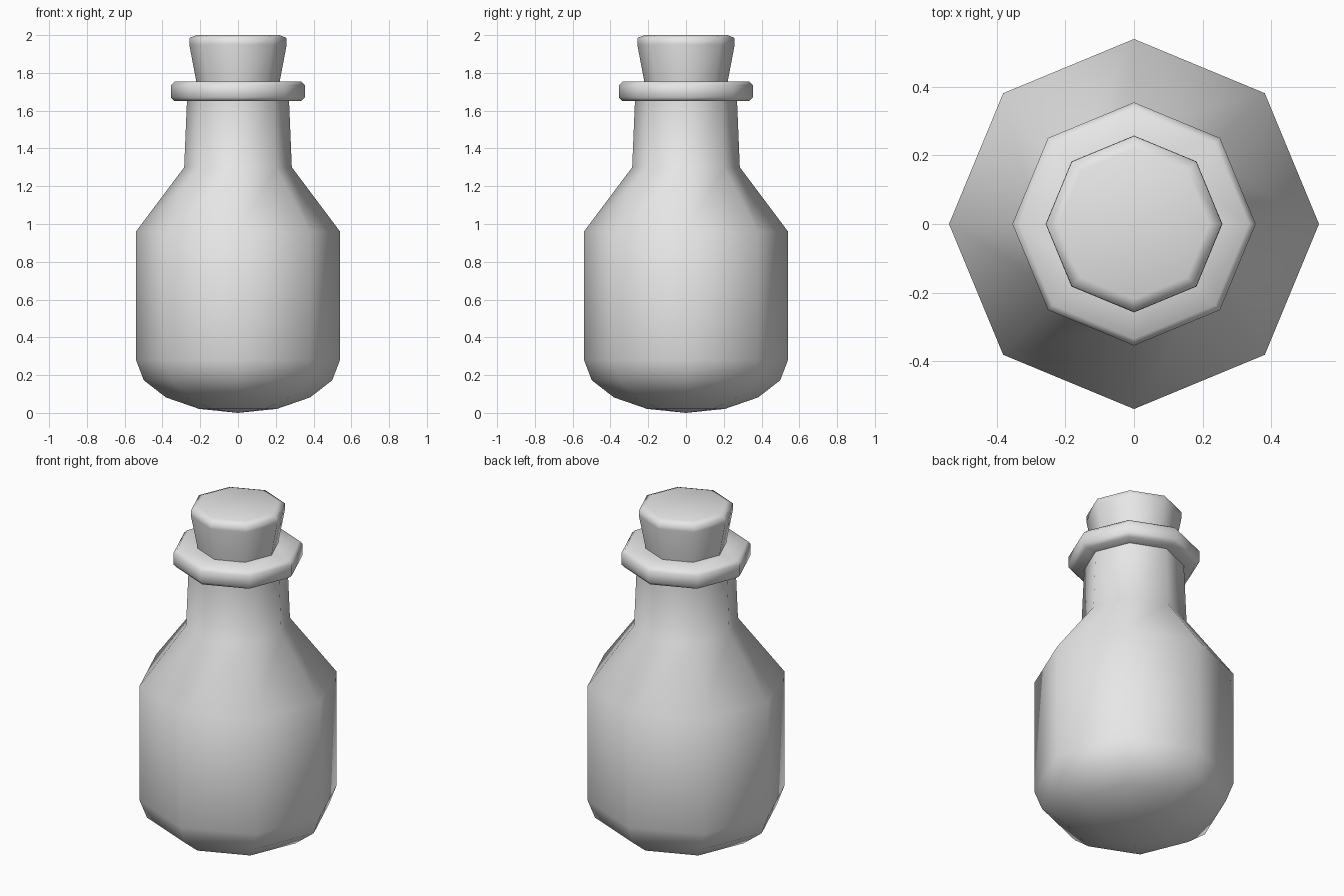
import bpy, bmesh
from math import sin, cos, pi

if "Cube" in bpy.data.objects:
    bpy.data.objects.remove(bpy.data.objects["Cube"], do_unlink=True)

SIDES = 8

grey = bpy.data.materials.new("plain grey")
grey.use_nodes = True
colour = (0.8, 0.8, 0.8, 1)
grey.diffuse_color = colour
grey.node_tree.nodes["Principled BSDF"].inputs["Base Color"].default_value = colour


def lathe(name, profile):
    """Turn a bottom-to-top (radius, height) profile into an octagonal solid."""
    bm = bmesh.new()
    rings = []
    for r, z in profile:
        if r == 0:
            rings.append([bm.verts.new((0, 0, z))] * SIDES)
        else:
            rings.append([bm.verts.new((r * cos(2 * pi * i / SIDES),
                                        r * sin(2 * pi * i / SIDES), z))
                          for i in range(SIDES)])
    for low, high in zip(rings, rings[1:]):
        for i in range(SIDES):
            j = (i + 1) % SIDES
            corners = dict.fromkeys((low[i], low[j], high[j], high[i]))
            bm.faces.new(list(corners))
    # Close open ends
    for (r, z), ring in ((profile[0], rings[0]), (profile[-1], rings[-1])):
        if r > 0:
            bm.faces.new(ring)
    bmesh.ops.recalc_face_normals(bm, faces=bm.faces)
    for f in bm.faces:
        f.smooth = True
    mesh = bpy.data.meshes.new(name)
    bm.to_mesh(mesh)
    bm.free()
    mesh.materials.append(grey)
    obj = bpy.data.objects.new(name, mesh)
    bpy.context.collection.objects.link(obj)
    return obj


# Bottle body: rounded base, straight wall, shoulder and neck
base = [(0.54 * sin(k * pi / 8), 0.28 - 0.28 * cos(k * pi / 8)) for k in range(5)]
lathe("bottle_body", base + [(0.54, 0.96), (0.285, 1.30), (0.27, 1.66), (0.27, 1.70)])

# Lip collar with softened edges
lathe("bottle_lip", [(0.22, 1.65), (0.335, 1.65), (0.355, 1.67),
                     (0.355, 1.735), (0.335, 1.755), (0.20, 1.755)])

# Tapered stopper with a chamfered top
lathe("cork", [(0.205, 1.66), (0.22, 1.75), (0.258, 1.95),
               (0.257, 1.985), (0.22, 2.0)])
